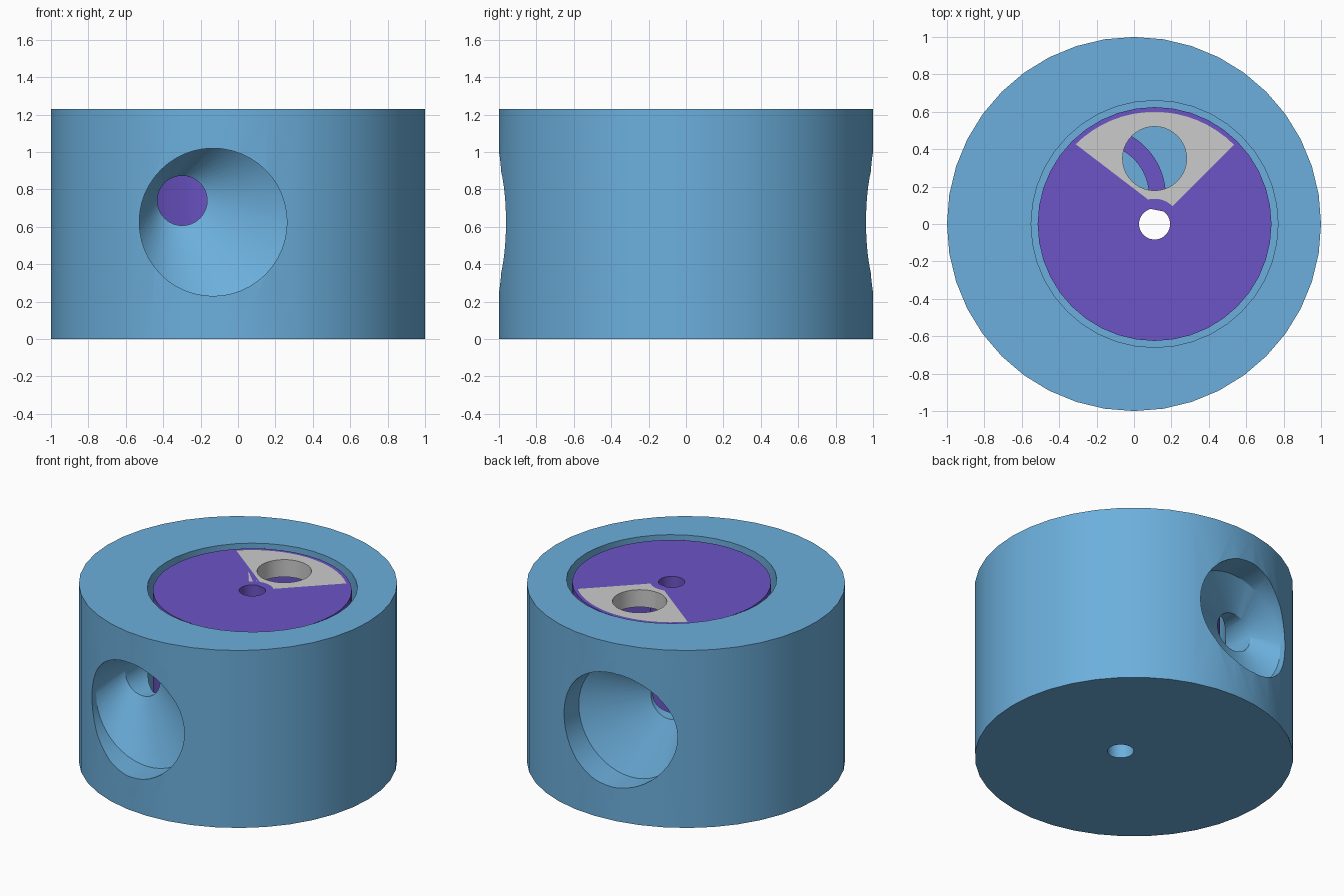
import bpy, bmesh
from math import cos, sin, pi, radians

if "Cube" in bpy.data.objects:
    bpy.data.objects.remove(bpy.data.objects["Cube"])


def material(name, rgb):
    m = bpy.data.materials.new(name)
    m.diffuse_color = (*rgb, 1)
    m.use_nodes = True
    m.node_tree.nodes["Principled BSDF"].inputs["Base Color"].default_value = m.diffuse_color
    return m


blue = material("blue", (0.15, 0.43, 0.72))
purple = material("purple", (0.15, 0.09, 0.57))


def loft(name, rings, mat=None):
    """Closed solid through a list of rings with equal point counts."""
    bm = bmesh.new()
    vs = [[bm.verts.new(p) for p in ring] for ring in rings]
    n = len(vs[0])
    for a, b in zip(vs, vs[1:]):
        for i in range(n):
            bm.faces.new((a[i], a[(i + 1) % n], b[(i + 1) % n], b[i]))
    bm.faces.new(vs[0])
    bm.faces.new(vs[-1])
    bmesh.ops.recalc_face_normals(bm, faces=bm.faces)
    me = bpy.data.meshes.new(name)
    bm.to_mesh(me)
    bm.free()
    ob = bpy.data.objects.new(name, me)
    bpy.context.collection.objects.link(ob)
    if mat:
        me.materials.append(mat)
    return ob


def prism(name, outline, z0, z1, mat=None):
    return loft(name, [[(x, y, z) for x, y in outline] for z in (z0, z1)], mat)


def circle(cx, cy, r, n=40):
    return [(cx + r * cos(2 * pi * i / n), cy + r * sin(2 * pi * i / n)) for i in range(n)]


def sector(cx, cy, r0, r1, a0, a1, n=16):
    angles = [radians(a0 + (a1 - a0) * i / n) for i in range(n + 1)]
    return ([(cx + r1 * cos(a), cy + r1 * sin(a)) for a in angles] +
            [(cx + r0 * cos(a), cy + r0 * sin(a)) for a in reversed(angles)])


def cut(ob, *cutters):
    for c in cutters:
        c.hide_render = True
        m = ob.modifiers.new("cut", 'BOOLEAN')
        m.operation = 'DIFFERENCE'
        m.solver = 'EXACT'
        m.object = c
        bpy.context.view_layer.objects.active = ob
        bpy.ops.object.modifier_apply(modifier=m.name)
        bpy.data.objects.remove(c)


def smooth(ob):
    bpy.ops.object.select_all(action='DESELECT')
    ob.select_set(True)
    bpy.context.view_layer.objects.active = ob
    bpy.ops.object.shade_smooth_by_angle(angle=radians(25))


CX = 0.11             # rotor axis, offset from the body axis
TOP, FLOOR = 1.23, 0.25
ROTOR_TOP = 1.21


def port(side):
    # flared port: wide mouth, skewed cone, narrow passage into the chamber
    wide, narrow = (-0.133, 0.625, 0.395), (-0.298, 0.74, 0.133)
    stations = [(1.2, wide), (0.8, wide), (0.62, narrow), (0.3, narrow)]
    return loft("port_cutter", [[(x, side * y, z) for x, z in circle(*c, 48)]
                                for y, c in stations])


# housing with chamber, axle hole and front and back ports
body = prism("housing", circle(0, 0, 1), 0, TOP, blue)
cut(body,
    prism("chamber_cutter", circle(CX, 0, 0.66), FLOOR, TOP + 0.1),
    prism("axle_cutter", circle(CX, 0, 0.083), -0.1, FLOOR + 0.1),
    port(-1), port(1))
smooth(body)

# rotor with axle hole and wedge-shaped pocket
wedge = sector(CX, 0, 0.135, 0.6, 45, 135)
rotor = prism("rotor", circle(CX, 0, 0.625), FLOOR + 0.02, ROTOR_TOP, purple)
cut(rotor,
    prism("axle_cutter", circle(CX, 0, 0.083), 0, 2),
    prism("pocket_cutter", wedge, 0, 2))
smooth(rotor)

# curved wall inside the pocket
smooth(prism("pocket_wall", sector(-0.2, 0.15, 0.28, 0.37, 2, 72), FLOOR + 0.02, 0.9, purple))

# grey pocket lid with round opening
lid = prism("pocket_lid", wedge, ROTOR_TOP - 0.12, ROTOR_TOP)
cut(lid, prism("opening_cutter", circle(CX, 0.35, 0.171), 0, 2))
smooth(lid)
